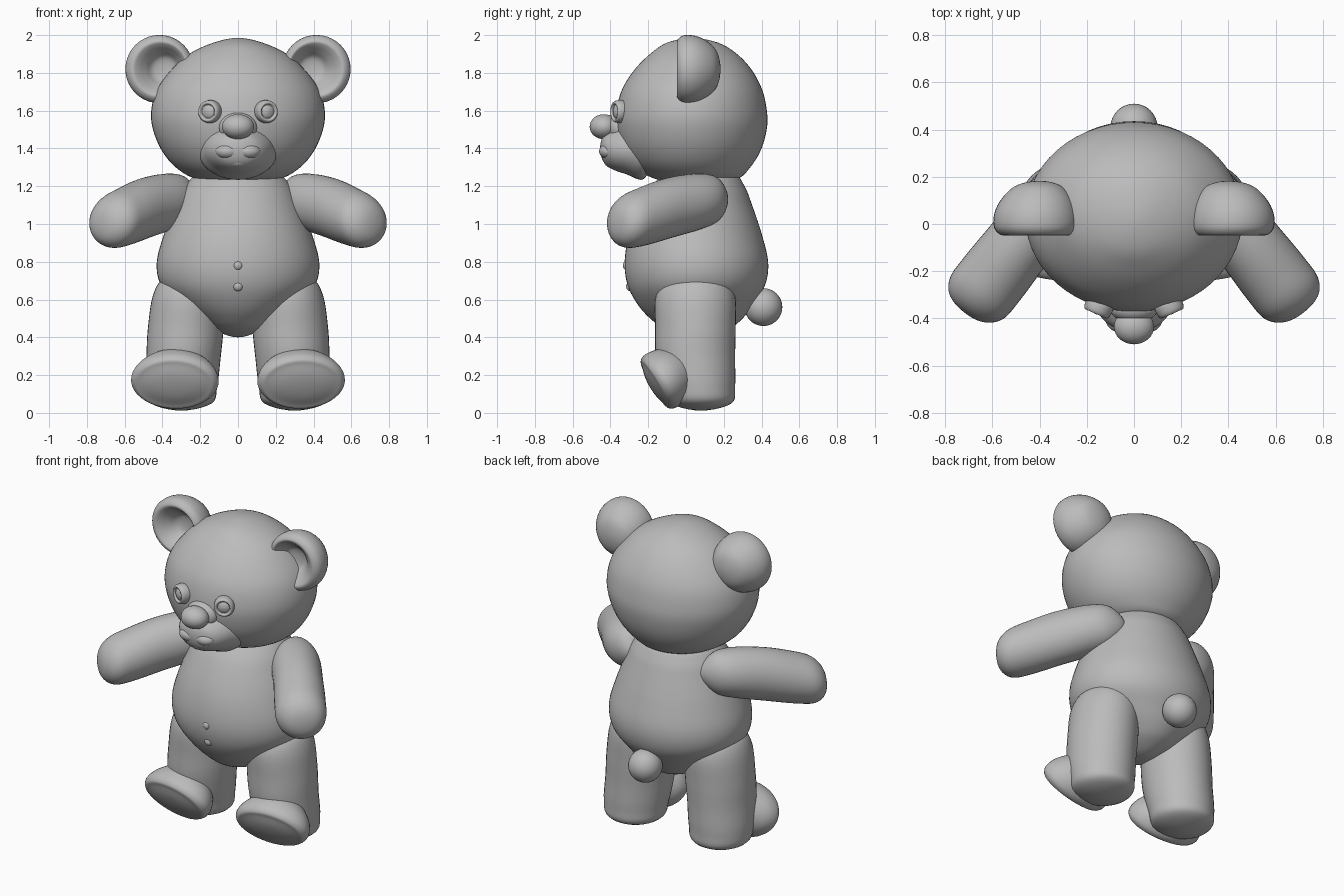
import bpy, bmesh, math
from mathutils import Vector

cube = bpy.data.objects.get("Cube")
if cube:
    bpy.data.objects.remove(cube, do_unlink=True)

grey = bpy.data.materials.new("plush_grey")
grey.use_nodes = True
grey.diffuse_color = (0.5, 0.5, 0.5, 1)
bsdf = next(n for n in grey.node_tree.nodes if n.type == 'BSDF_PRINCIPLED')
bsdf.inputs["Base Color"].default_value = grey.diffuse_color
bsdf.inputs["Roughness"].default_value = 0.8

X, Y, Z = Vector((1, 0, 0)), Vector((0, 1, 0)), Vector((0, 0, 1))


def finish(bm, name, paired):
    bmesh.ops.recalc_face_normals(bm, faces=bm.faces)
    mesh = bpy.data.meshes.new(name)
    bm.to_mesh(mesh)
    bm.free()
    mesh.materials.append(grey)
    mesh.shade_smooth()
    ob = bpy.data.objects.new(name, mesh)
    bpy.context.collection.objects.link(ob)
    if paired:
        ob.modifiers.new("Mirror", 'MIRROR').use_mirror_merge = False
    return ob


def loft(name, stations, u, v, paired=False, segs=40, steps=5):
    """Smooth loft through (centre, radius_u, radius_v); first and last are poles."""
    st = [(Vector(c), a, b) for c, a, b in stations]
    first, last = st[1], st[-2]
    # reflected stations beyond the poles keep the ends round
    st = [(first[0], -first[1], -first[2])] + st + [(last[0], -last[1], -last[2])]

    def spline(p, t):
        return 0.5 * (2 * p[1] + (p[2] - p[0]) * t
                      + (2 * p[0] - 5 * p[1] + 4 * p[2] - p[3]) * t ** 2
                      + (3 * p[1] - p[0] - 3 * p[2] + p[3]) * t ** 3)

    rows = []
    for i in range(len(st) - 3):
        for k in range(steps):
            rows.append([spline([s[j] for s in st[i:i + 4]], k / steps) for j in range(3)])
    rows.append(list(st[-2]))
    bm = bmesh.new()
    rings = []
    for c, a, b in rows[1:-1]:
        ring = []
        for k in range(segs):
            t = math.tau * k / segs
            ring.append(bm.verts.new(c + u * (a * math.cos(t)) + v * (b * math.sin(t))))
        rings.append(ring)
    ends = [bm.verts.new(rows[0][0]), bm.verts.new(rows[-1][0])]
    for k in range(segs):
        n = (k + 1) % segs
        for r, s in zip(rings, rings[1:]):
            bm.faces.new((r[k], r[n], s[n], s[k]))
        bm.faces.new((ends[0], rings[0][n], rings[0][k]))
        bm.faces.new((ends[1], rings[-1][k], rings[-1][n]))
    return finish(bm, name, paired)


def ball(name, centre, radii, paired=False):
    bm = bmesh.new()
    bmesh.ops.create_uvsphere(bm, u_segments=32, v_segments=20, radius=1)
    bmesh.ops.scale(bm, vec=radii, verts=bm.verts)
    bmesh.ops.translate(bm, vec=centre, verts=bm.verts)
    return finish(bm, name, paired)


def upright(rows):
    """Rows of (z, half width, front y, back y) to loft stations."""
    return [((0, (f + b) / 2, z), w, (b - f) / 2) for z, w, f, b in rows]


# Head and torso
loft("head", upright([
    (1.21, 0, .05, .05), (1.235, .21, -.15, .26), (1.3, .33, -.27, .34),
    (1.4, .41, -.34, .40), (1.52, .455, -.37, .43), (1.62, .457, -.365, .425),
    (1.72, .425, -.335, .40), (1.82, .35, -.27, .345), (1.9, .26, -.19, .27),
    (1.96, .13, -.1, .17), (1.985, 0, .03, .03)]), X, Y, segs=56)
loft("torso", upright([
    (.40, 0, .08, .08), (.44, .13, -.10, .22), (.5, .22, -.19, .30),
    (.58, .32, -.26, .36), (.68, .41, -.31, .42), (.8, .43, -.325, .435),
    (.95, .39, -.30, .40), (1.1, .33, -.24, .35), (1.2, .28, -.18, .31),
    (1.27, .2, -.1, .25), (1.3, 0, .07, .07)]), X, Y, segs=56)
ball("tail", (0, .41, .56), (.1, .1, .1))
ball("upper_belly_button", (0, -.312, .78), (.026, .022, .026))
ball("lower_belly_button", (0, -.295, .67), (.026, .022, .026))

# Muzzle, lips and nose
loft("muzzle", [((0, -.18, 1.39), 0, 0), ((0, -.22, 1.39), .2, .15),
                ((0, -.32, 1.395), .18, .13), ((0, -.40, 1.395), .135, .1),
                ((0, -.44, 1.4), .08, .065), ((0, -.455, 1.4), 0, 0)], X, Z)
ball("lip", (.055, -.405, 1.385), (.065, .055, .042), True)
ball("chin", (0, -.385, 1.335), (.07, .05, .04))
ball("nose", (0, -.435, 1.515), (.085, .075, .066))
ball("nose_bridge", (0, -.36, 1.51), (.1, .06, .08))

# Eyes: raised rim around a domed centre
look = Vector((.4, -.9, 0)).normalized()
across = look.cross(Z)
eye = Vector((.153, -.36, 1.595))
rim = [(-.06, 0), (-.04, .055), (0, .06), (.02, .053), (.022, .043),
       (.012, .036), (.018, .026), (.024, 0)]
loft("eye", [(eye + look * d, r, r) for d, r in rim], across, Z, True, 28, 3)

# Ears: domed back, cupped front
cup = [(.05, 0, .39), (.04, .06, .39), (.0, .095, .395), (-.035, .125, .405),
       (-.047, .15, .412), (-.015, .178, .415), (.05, .176, .415),
       (.115, .145, .41), (.165, .09, .405), (.183, 0, .4)]
loft("ear", [((x, y, 1.82), r, r) for y, r, x in cup], X, Z, True)

# Arms reach forward and outward
loft("arm", [((.24, .21, 1.13), 0, 0), ((.29, .16, 1.13), .09, .11),
             ((.36, .07, 1.12), .14, .147), ((.49, -.09, 1.085), .145, .16),
             ((.6, -.23, 1.04), .15, .155), ((.668, -.315, 1.013), .143, .138),
             ((.71, -.36, 1.0), .09, .085), ((.72, -.375, .995), 0, 0)],
     Vector((.78, .62, 0)), Z, True)

# Legs
loft("leg", [((.27, .06, .74), 0, 0), ((.265, .055, .71), .13, .15),
             ((.265, .05, .62), .186, .21), ((.277, .05, .45), .2, .213),
             ((.288, .05, .3), .197, .21), ((.3, .07, .14), .19, .19),
             ((.3, .08, .05), .16, .16), ((.3, .08, .012), 0, 0)], X, Y, True)

# Feet: soles tilted to face forward and down
sole = Vector((.1, -.86, -.5)).normalized()
side = Vector((1, .116, 0)).normalized()
rise = side.cross(sole)
if rise.z < 0:
    rise = -rise
heel = Vector((.335, -.135, .168))
pad = [(-.2, 0, 0), (-.16, .12, .1), (-.08, .205, .15), (-.01, .233, .163),
       (.03, .215, .15), (.04, .18, .12), (.055, .1, .065), (.06, 0, 0)]
loft("foot", [(heel + sole * d, a, b) for d, a, b in pad], side, rise, True)
